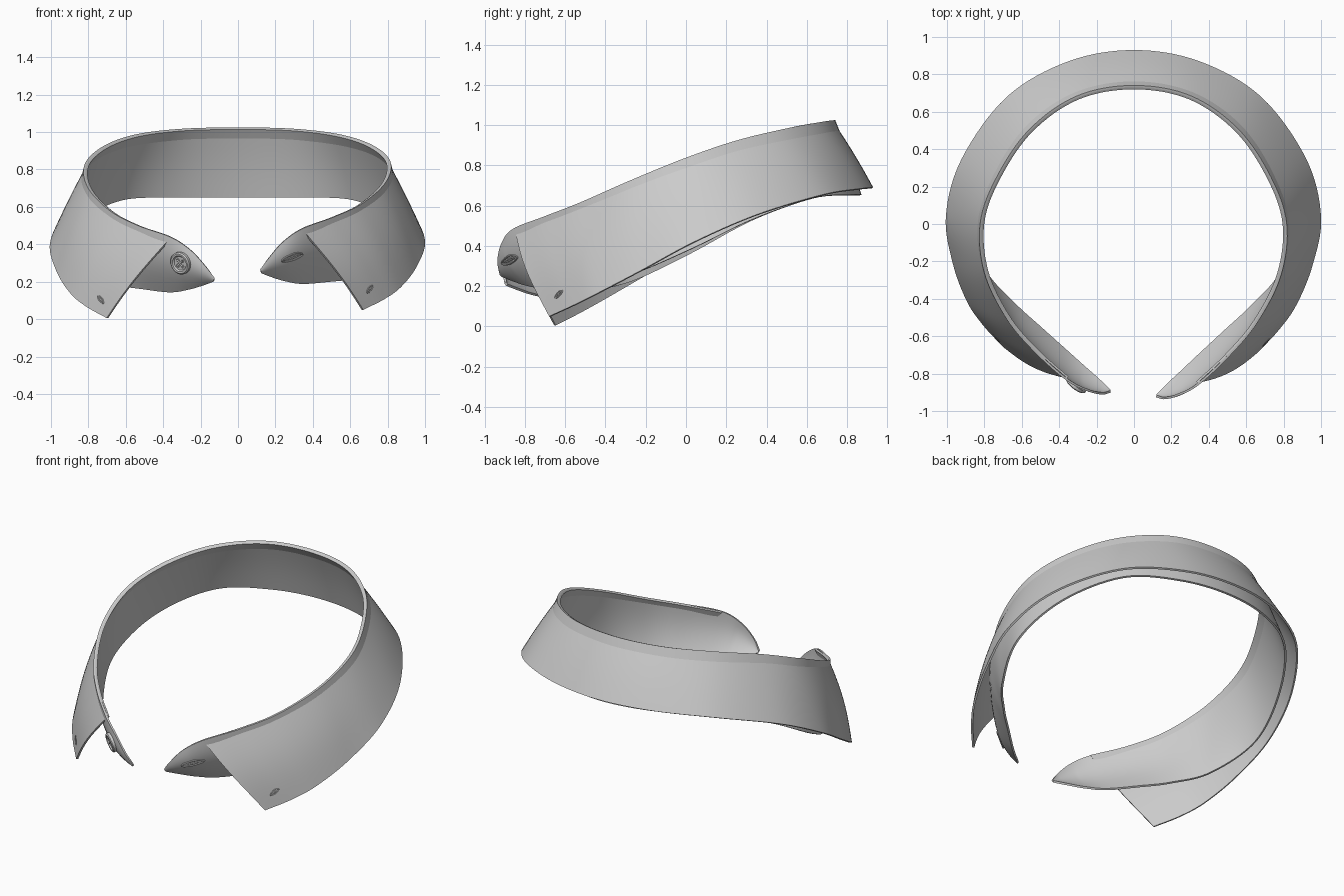
import bpy, bmesh, math
from mathutils import Vector, Matrix
from mathutils.bvhtree import BVHTree

if "Cube" in bpy.data.objects:
    bpy.data.objects.remove(bpy.data.objects["Cube"])

# Right-half guide lines, from centre back to front
FOLD = [(0, .73, 1.02), (.3, .675, 1.013), (.55, .5, .98), (.72, .25, .92), (.805, 0, .835),
        (.775, -.27, .725), (.65, -.52, .615), (.5, -.7, .545), (.34, -.85, .485)]
LEAF_HEM = [(0, .93, .69), (.35, .87, .685), (.68, .68, .655), (.92, .35, .555), (1, .04, .42),
            (.955, -.22, .28), (.87, -.43, .17), (.78, -.56, .105), (.67, -.68, .05)]
STAND_TIP = [(.24, -.905, .415), (.165, -.925, .33), (.12, -.915, .265)]
STAND_HEM = [(0, .86, .65), (.33, .8, .65), (.62, .63, .635), (.83, .33, .53), (.9, .02, .38),
             (.78, -.26, .26), (.62, -.44, .22), (.48, -.57, .205), (.34, -.7, .195),
             (.25, -.785, .21), (.18, -.85, .232), (.12, -.91, .255)]


def left_side(p):
    # the left half mirrors the right but hangs slightly lower
    s = min(1, max(0, (.4 - p[1]) / 1.1))
    return (-p[0] * (1 + .05 * s * s), p[1] + .025 * s, p[2] - .045 * s)


def smooth_line(half, steps=8):
    pts = [Vector(left_side(p)) for p in half[:0:-1]] + [Vector(p) for p in half]
    pts = [2 * pts[0] - pts[1]] + pts + [2 * pts[-1] - pts[-2]]
    out = []
    for i in range(1, len(pts) - 2):
        a, b, c, d = pts[i - 1:i + 3]
        for k in range(steps):
            t = k / steps
            out.append(.5 * (2 * b + (c - a) * t + (2 * a - 5 * b + 4 * c - d) * t * t
                             + (3 * b - a - 3 * c + d) * t ** 3))
    return out + [pts[-2]]


def finish(ob, angle=40):
    bpy.ops.object.select_all(action='DESELECT')
    ob.select_set(True)
    bpy.context.view_layer.objects.active = ob
    for m in list(ob.modifiers):
        bpy.ops.object.modifier_apply(modifier=m.name)
    bpy.ops.object.shade_smooth_by_angle(angle=math.radians(angle))


def cloth(name, top, hem, bulge, offset, rows=12):
    bm = bmesh.new()
    grid = []
    for a, b in zip(smooth_line(top), smooth_line(hem)):
        col = []
        for j in range(rows + 1):
            t = j / rows
            p = a.lerp(b, t)
            out = Vector((p.x, p.y, 0)).normalized()
            amount = .006 + bulge * max(0, -p.y)
            width = min(1, (a - b).length / .25)
            col.append(bm.verts.new(p + out * amount * width * math.sin(math.pi * t)))
        grid.append(col)
    for c, d in zip(grid, grid[1:]):
        for j in range(rows):
            bm.faces.new((c[j], d[j], d[j + 1], c[j + 1]))
    me = bpy.data.meshes.new(name)
    bm.to_mesh(me)
    bm.free()
    ob = bpy.data.objects.new(name, me)
    bpy.context.collection.objects.link(ob)
    m = ob.modifiers.new("thickness", 'SOLIDIFY')
    m.thickness, m.offset = .012, offset
    finish(ob)
    return ob


def frame_on(ob, x, z, turn=0):
    # placement on the front of a cloth piece, facing outwards
    bm = bmesh.new()
    bm.from_mesh(ob.data)
    p, n, _, _ = BVHTree.FromBMesh(bm).ray_cast(Vector((x, -2, z)), Vector((0, 1, 0)))
    bm.free()
    if n.y > 0:
        n = -n
    u = (Vector((1, 0, 0)) - n * n.x).normalized()
    m = Matrix((u, n.cross(u), n)).transposed().to_4x4()
    return Matrix.Translation(p) @ m @ Matrix.Rotation(math.radians(turn), 4, 'Z')


def ring(name, matrix, rx, ry, wire):
    bpy.ops.curve.primitive_bezier_circle_add(radius=1)
    ob = bpy.context.object
    ob.name = name
    s = Vector((rx, ry, 1))
    for p in ob.data.splines[0].bezier_points:
        p.handle_left_type = p.handle_right_type = 'FREE'
        l, c, r = p.handle_left * s, p.co * s, p.handle_right * s
        p.handle_left, p.co, p.handle_right = l, c, r
    ob.data.bevel_depth, ob.data.bevel_resolution = wire, 2
    ob.matrix_world = matrix
    bpy.ops.object.convert(target='MESH')
    finish(ob)


def buttonhole(name, matrix, length, width, wire):
    ring(name + "_stitching", matrix, length / 2, width / 2, wire)
    ring(name + "_slit", matrix, length * .36, width * .12, wire * .7)


# Outer turned-down leaf and inner stand band
leaf = cloth("collar_leaf", FOLD, LEAF_HEM, .03, -1)
stand = cloth("collar_stand", FOLD + STAND_TIP, STAND_HEM, .038, 1)

# Buttonholes on the stand and on both leaf points
buttonhole("stand_buttonhole", frame_on(stand, .29, .33), .135, .036, .005)
buttonhole("right_point_buttonhole", frame_on(leaf, .705, .16, 42), .06, .022, .003)
buttonhole("left_point_buttonhole", frame_on(leaf, -.735, .105, -42), .06, .022, .003)

# Button: lathed disc with a raised rim
place = frame_on(stand, -.305, .3)
bm = bmesh.new()
profile = [(0, .008), (.038, .008), (.044, .016), (.054, .017), (.061, .011), (.061, -.004)]
vs = [bm.verts.new((r, 0, z)) for r, z in profile]
es = [bm.edges.new(e) for e in zip(vs, vs[1:])]
bmesh.ops.spin(bm, geom=vs + es, cent=(0, 0, 0), axis=(0, 0, 1), angle=math.tau, steps=40)
bmesh.ops.remove_doubles(bm, verts=bm.verts, dist=.0001)
bmesh.ops.recalc_face_normals(bm, faces=bm.faces)
me = bpy.data.meshes.new("button")
bm.to_mesh(me)
bm.free()
button = bpy.data.objects.new("button", me)
bpy.context.collection.objects.link(button)
button.matrix_world = place
finish(button)

# Button holes and crossed thread
for k in range(4):
    a = math.radians(45 + 90 * k)
    spot = Matrix.Translation((.022 * math.cos(a), .022 * math.sin(a), .008))
    ring("button_eye", place @ spot, .008, .008, .0025)
for k in (45, 135):
    bpy.ops.mesh.primitive_cylinder_add(vertices=10, radius=.0045, depth=.048)
    thread = bpy.context.object
    thread.name = "button_thread"
    thread.matrix_world = (place @ Matrix.Translation((0, 0, .01))
                           @ Matrix.Rotation(math.radians(k), 4, 'Z')
                           @ Matrix.Rotation(math.pi / 2, 4, 'Y'))
    finish(thread)
